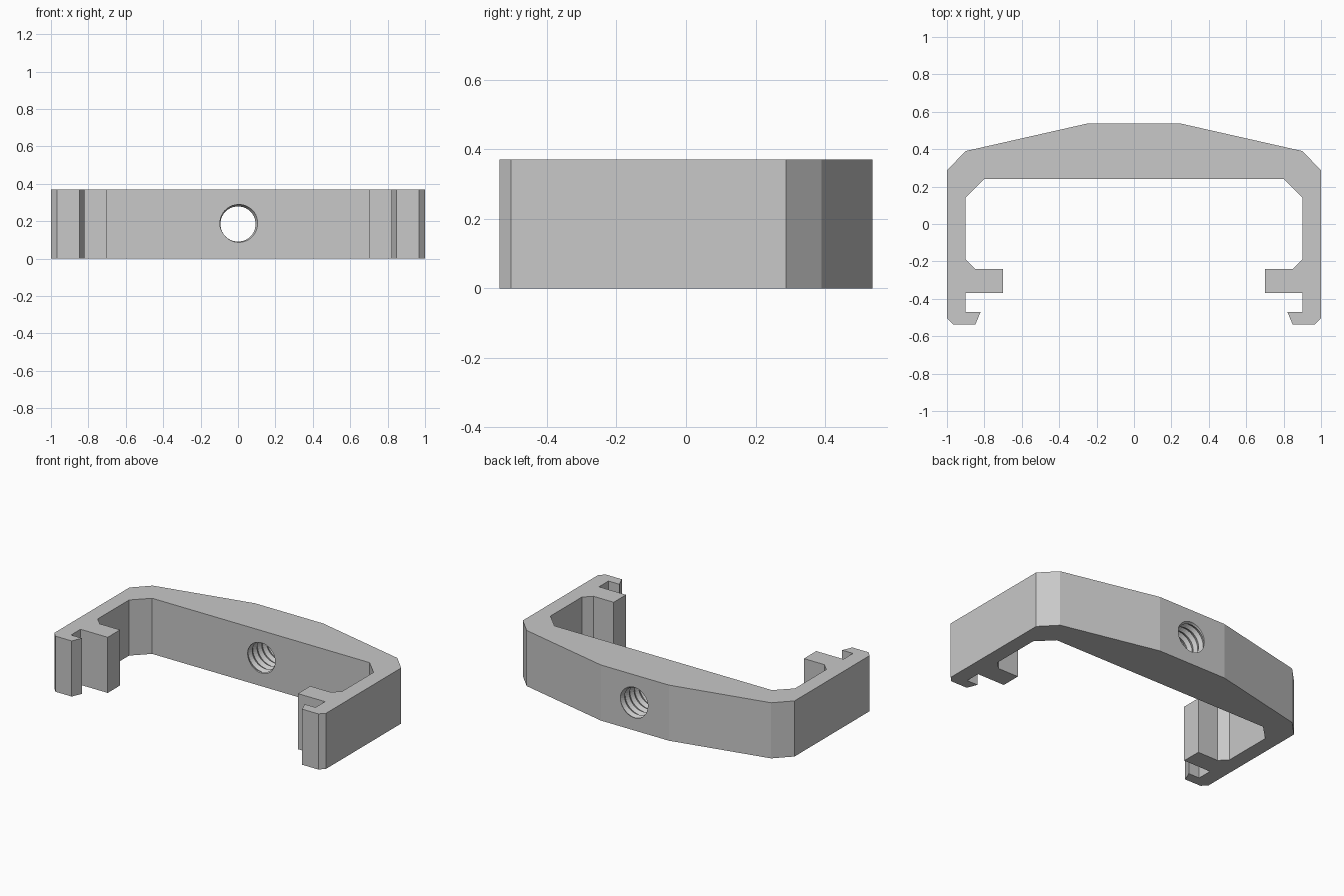
import bpy
import bmesh
from math import cos, sin, tau

default = bpy.data.objects.get("Cube")
if default:
    bpy.data.objects.remove(default, do_unlink=True)

HEIGHT = 0.37
INNER_Y, OUTER_Y = 0.24, 0.537

grey = bpy.data.materials.new("light grey plastic")
grey.use_nodes = True
colour = (0.58, 0.58, 0.58, 1)
grey.diffuse_color = colour
grey.node_tree.nodes["Principled BSDF"].inputs["Base Color"].default_value = colour


def make_object(name, bm):
    bmesh.ops.recalc_face_normals(bm, faces=bm.faces)
    mesh = bpy.data.meshes.new(name)
    bm.to_mesh(mesh)
    bm.free()
    mesh.materials.append(grey)
    obj = bpy.data.objects.new(name, mesh)
    bpy.context.collection.objects.link(obj)
    return obj


# Clip bracket: left half of the outline, mirrored and extruded upwards
half = [
    (0.25, OUTER_Y), (0.9, 0.39), (1, 0.287),        # sloped back and corner
    (1, -0.503), (0.967, -0.537), (0.848, -0.537),   # arm and chamfered foot
    (0.82, -0.47), (0.9, -0.47),                     # hook lip
    (0.9, -0.37), (0.7, -0.37), (0.7, -0.24),        # inward tab
    (0.85, -0.24), (0.9, -0.19),
    (0.9, 0.14), (0.8, INNER_Y),                     # inner corner
]
outline = half + [(-x, y) for x, y in reversed(half)]
bm = bmesh.new()
base = bm.faces.new([bm.verts.new((x, y, 0)) for x, y in outline])
top = bmesh.ops.extrude_face_region(bm, geom=[base])
bmesh.ops.translate(bm, vec=(0, 0, HEIGHT),
                    verts=[v for v in top["geom"] if isinstance(v, bmesh.types.BMVert)])
bracket = make_object("clip_bracket", bm)


# Thread cutter: crest and root helices joined into one screw surface
def thread_cutter(crest, root, pitch, segments, rings):
    bm = bmesh.new()
    start = INNER_Y - 1.6 * pitch
    verts = {}

    def vert(k, s):
        if s == segments:
            k, s = k + 2, 0
        if (k, s) not in verts:
            r = root if k % 2 else crest
            a = tau * s / segments
            y = start + pitch * (k / 2 + s / segments)
            verts[k, s] = bm.verts.new((r * cos(a), y, HEIGHT / 2 + r * sin(a)))
        return verts[k, s]

    for k in range(rings):
        for s in range(segments):
            bm.faces.new([vert(k, s), vert(k + 1, s), vert(k + 1, s + 1), vert(k, s + 1)])
    # Pointed ends close the screw outside the wall
    for k, y in ((0, start - pitch), (rings, start + pitch * (rings / 2 + 2))):
        tip = bm.verts.new((0, y, HEIGHT / 2))
        loop = [vert(k, s) for s in range(segments + 1)] + [vert(k + 1, 0)]
        for a, b in zip(loop, loop[1:] + loop[:1]):
            bm.faces.new([a, b, tip])
    return make_object("thread_cutter", bm)


cutter = thread_cutter(crest=0.094, root=0.108, pitch=0.05, segments=40, rings=18)
cutter.hide_render = True
cutter.hide_viewport = True

# Threaded hole through the back wall
hole = bracket.modifiers.new("threaded_hole", 'BOOLEAN')
hole.operation = 'DIFFERENCE'
hole.solver = 'EXACT'
hole.object = cutter

# Apply the cut and drop the helper
cutter.hide_viewport = False
bpy.context.view_layer.update()
graph = bpy.context.evaluated_depsgraph_get()
cut_mesh = bpy.data.meshes.new_from_object(bracket.evaluated_get(graph))
bracket.modifiers.clear()
bracket.data = cut_mesh
bpy.data.objects.remove(cutter, do_unlink=True)
